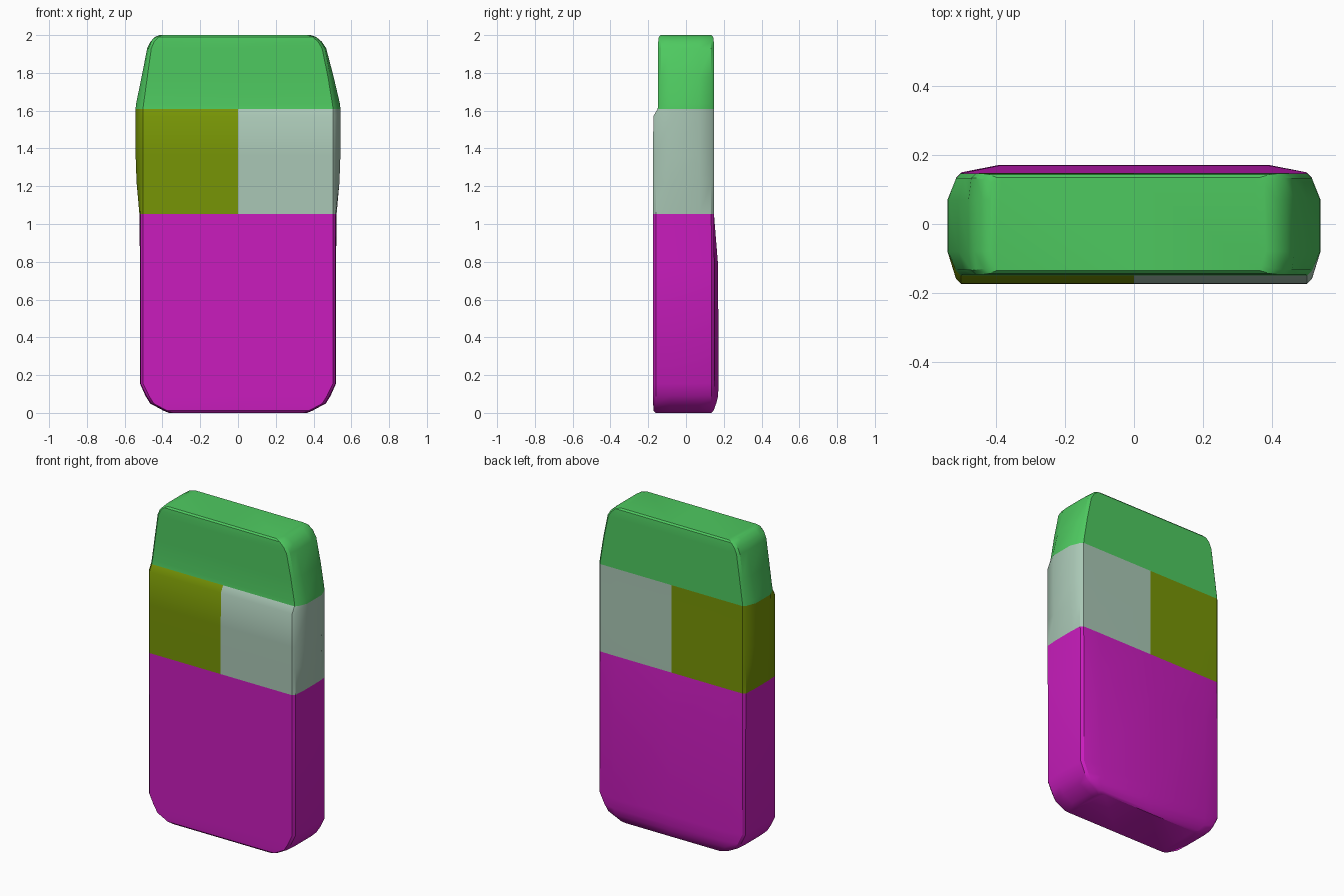
import bpy, bmesh, math

cube = bpy.data.objects.get("Cube")
if cube:
    bpy.data.objects.remove(cube, do_unlink=True)


def material(name, rgb):
    linear = [(c / 255) ** 2.2 for c in rgb] + [1]
    m = bpy.data.materials.new(name)
    m.use_nodes = True
    m.diffuse_color = linear
    node = m.node_tree.nodes["Principled BSDF"]
    node.inputs["Base Color"].default_value = linear
    node.inputs["Roughness"].default_value = 0.7
    return m


green = material("green", (79, 200, 96))
olive = material("olive", (118, 147, 14))
pale = material("pale green", (168, 198, 180))
magenta = material("magenta", (200, 34, 188))


def half_section(z, side_w, face_w, front, back, bulge, shift=0.0):
    """Half outline at height z, from the front centre round to the back centre."""
    r = 0.014
    mid_w = min(0.39, face_w - 2 * r)
    pts = [(0, front), (face_w - r, front), (face_w, front + r),
           (side_w, -0.08), (side_w, 0.07),
           (face_w, back - r), (face_w - r, back), (mid_w, bulge), (0, bulge)]
    return [(x, y, z, shift) for x, y in pts]


def block(name, mat, levels, sides=(1, -1), cap=None):
    """Loft the levels on the given sides; cap is 0 (bottom) or -1 (top)."""
    bm = bmesh.new()
    rows = [half_section(*lv) for lv in levels]
    caps = []
    for s in sides:
        grid = [[bm.verts.new((s * x + (sh if x else 0), y, z)) for x, y, z, sh in row]
                for row in rows]
        for low, high in zip(grid, grid[1:]):
            for i in range(len(low) - 1):
                quad = [low[i], low[i + 1], high[i + 1], high[i]]
                bm.faces.new(quad if s > 0 else quad[::-1])
        if cap is not None:
            ring = grid[cap]
            up = (cap == -1) == (s > 0)
            caps.append(bm.faces.new(ring if up else ring[::-1]))
    bmesh.ops.remove_doubles(bm, verts=bm.verts, dist=0.0001)
    mesh = bpy.data.meshes.new(name)
    bm.to_mesh(mesh)
    bm.free()
    obj = bpy.data.objects.new(name, mesh)
    bpy.context.collection.objects.link(obj)
    mesh.materials.append(mat)
    bpy.context.view_layer.objects.active = obj
    obj.select_set(True)
    bpy.ops.object.shade_smooth_by_angle(angle=math.radians(30))
    obj.select_set(False)


# Levels: height, side half width, face half width, front y, back y, back bulge y, x shift
seam_low = (1.053, 0.522, 0.517, -0.174, 0.147, 0.148)
seam_high = (1.61, 0.542, 0.517, -0.15, 0.147, 0.147)

# Lower block with rounded bottom corners and a swollen back
block("lower_block", magenta, [
    (0.0, 0.365, 0.36, -0.16, 0.125, 0.135),
    (0.012, 0.395, 0.39, -0.172, 0.137, 0.146),
    (0.05, 0.465, 0.46, -0.174, 0.145, 0.16),
    (0.09, 0.49, 0.485, -0.174, 0.148, 0.17),
    (0.155, 0.519, 0.516, -0.174, 0.15, 0.172),
    (0.78, 0.519, 0.516, -0.174, 0.15, 0.17),
    seam_low], cap=0)

# Middle band, one colour on each side
band = [seam_low,
        (1.22, 0.537, 0.517, -0.174, 0.147, 0.148),
        (1.36, 0.542, 0.517, -0.174, 0.147, 0.147),
        (1.57, 0.542, 0.517, -0.173, 0.147, 0.147),
        seam_high]
block("middle_band_left", pale, band, sides=(1,))
block("middle_band_right", olive, band, sides=(-1,))

# Upper block tapering to a rounded top
block("upper_block", green, [
    seam_high,
    (1.635, 0.54, 0.514, -0.147, 0.147, 0.147),
    (1.78, 0.508, 0.492, -0.147, 0.147, 0.147, -0.002),
    (1.93, 0.474, 0.466, -0.147, 0.147, 0.147, -0.007),
    (1.965, 0.454, 0.448, -0.147, 0.147, 0.147, -0.01),
    (1.99, 0.427, 0.422, -0.144, 0.144, 0.144, -0.013),
    (2.0, 0.40, 0.396, -0.135, 0.135, 0.135, -0.017)], cap=-1)
